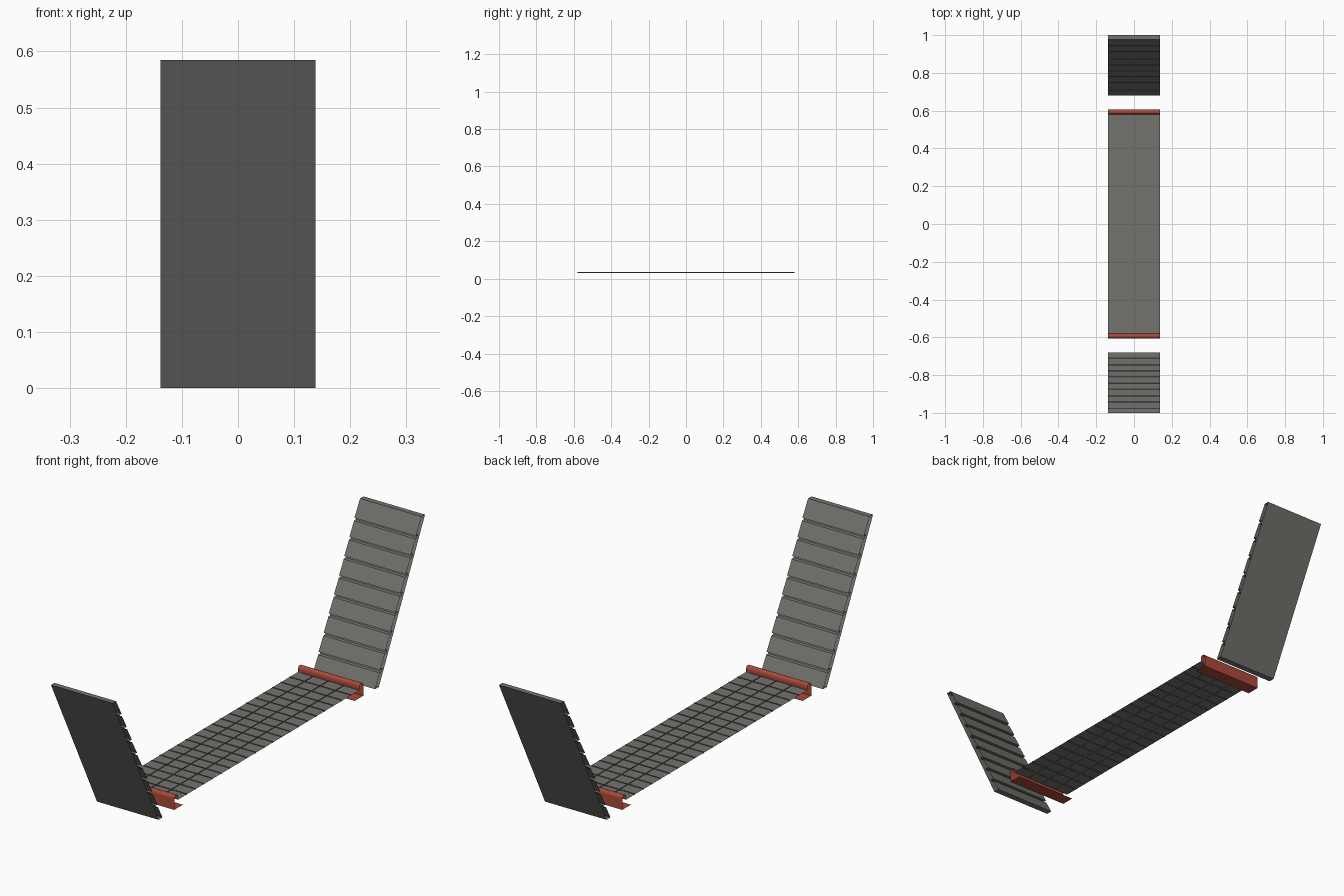
import bpy, math

if "Cube" in bpy.data.objects:
    bpy.data.objects.remove(bpy.data.objects["Cube"])

W = 0.138  # half width of every part


def material(name, color):
    m = bpy.data.materials.new(name)
    m.diffuse_color = (*color, 1)
    m.use_nodes = True
    m.node_tree.nodes["Principled BSDF"].inputs["Base Color"].default_value = m.diffuse_color
    return m


GREY = material("warm grey", (0.17, 0.17, 0.157))
RED = material("brick red", (0.40, 0.065, 0.042))


def make(name, verts, faces, mat):
    me = bpy.data.meshes.new(name)
    me.from_pydata(verts, [], faces)
    me.materials.append(mat)
    ob = bpy.data.objects.new(name, me)
    bpy.context.collection.objects.link(ob)
    return ob


def sheet(name, profile, side, mat, closed=False):
    """Sweep a (y, z) profile across the width as an open-ended sheet."""
    pts = [(side * y, z) for y, z in profile]
    if side < 0:
        pts.reverse()  # keeps normals outward on the mirrored copy
    verts = [(x, y, z) for y, z in pts for x in (-W, W)]
    n = len(pts)
    faces = []
    for i in range(n if closed else n - 1):
        j = (i + 1) % n
        faces.append((2 * i, 2 * i + 1, 2 * j + 1, 2 * j))
    return make(name, verts, faces, mat)


# Leaning end panel: ribbed inner face, flat outer face
H, ROWS = 0.585, 9
LEAN = 0.295 / H
pitch = H / ROWS
panel = []
for r in range(ROWS):
    z0, z1 = r * pitch, (r + 1) * pitch
    zg = z1 - 0.011 if r < ROWS - 1 else z1
    panel.append((0.680 + LEAN * z0, z0))
    panel.append((0.683 + LEAN * zg, zg))
    if r < ROWS - 1:  # groove below the next plate
        panel.append((0.694 + LEAN * zg, zg + 0.002))
        panel.append((0.694 + LEAN * z1, z1))
panel += [(0.705 + LEAN * H, H), (0.705, 0.0)]

# Hooked end rail: rounded lip, outer wall, foot turned under the deck
rail = [(0.581, 0.034)]
for i in range(7):
    a = math.pi * (1 - i / 6)
    rail.append((0.593 + 0.012 * math.cos(a), 0.046 + 0.012 * math.sin(a)))
rail += [(0.605, 0.002), (0.55, 0.002)]

for label, side in (("front", -1), ("back", 1)):
    sheet(label + "_panel", panel, side, GREY, closed=True)
    sheet(label + "_rail", rail, side, RED)

# Flat deck
L, ZD = 0.58, 0.034
make("deck", [(-W, -L, ZD), (W, -L, ZD), (W, L, ZD), (-W, L, ZD)],
     [(0, 1, 2, 3)], GREY)

# Thin upright ribs that divide the deck into tiles
verts, faces = [], []


def rib(a, b):
    k = len(verts)
    for z in (ZD - 0.003, ZD + 0.003):
        verts.extend([(*a, z), (*b, z)])
    faces.append((k, k + 1, k + 3, k + 2))


for x in (-W / 2, 0, W / 2):
    rib((x, -L), (x, L))
for i in range(1, 21):
    y = -L + 2 * L * i / 21
    rib((-W, y), (W, y))
make("deck_ribs", verts, faces, GREY)
